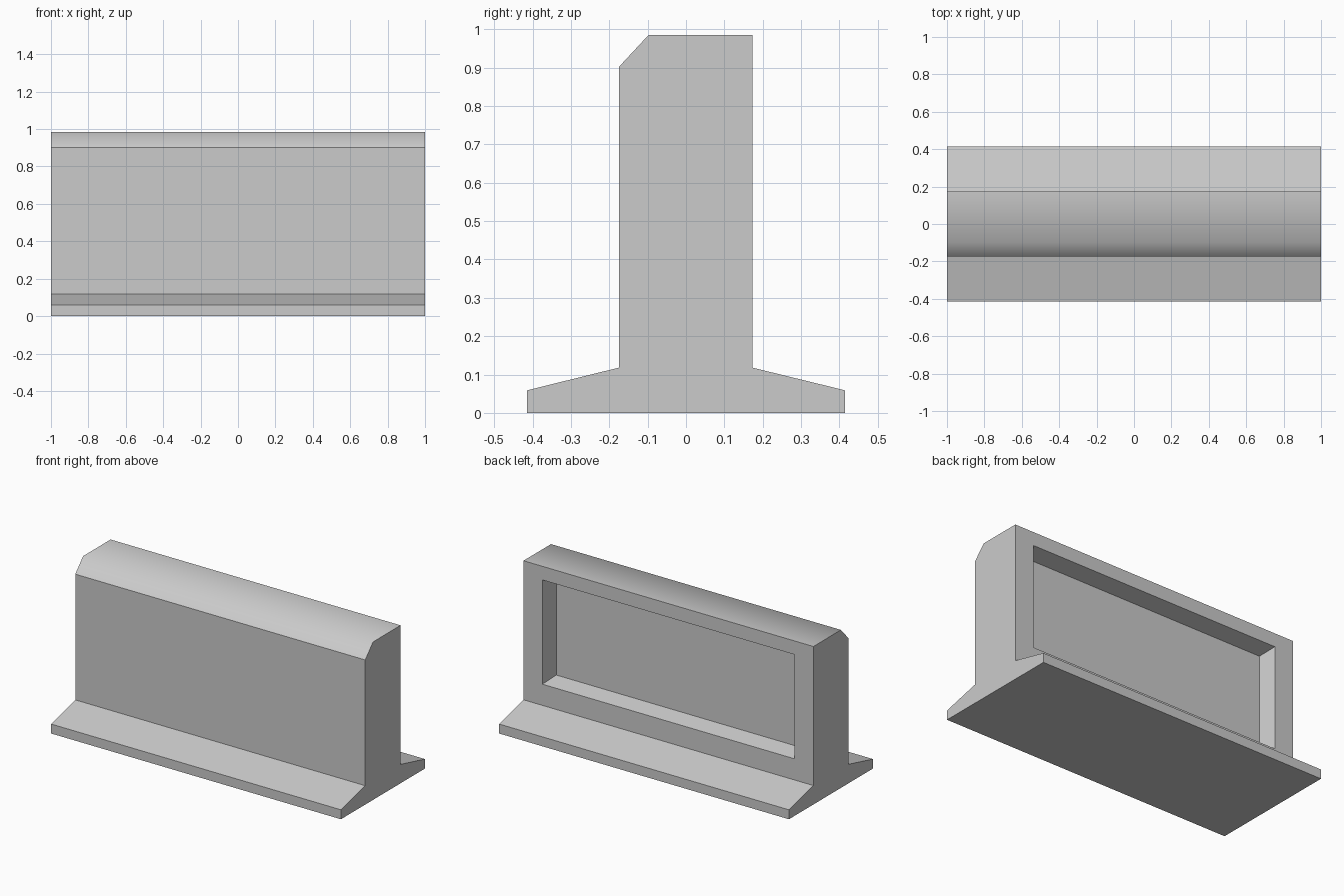
import bpy
import bmesh

default = bpy.data.objects.get("Cube")
if default:
    bpy.data.objects.remove(default, do_unlink=True)

HALF = 1.0                      # half length along x
CROWN_Y, CROWN_Z = -0.098, 0.985
DEPTH, TAPER = 0.105, 0.023     # recess depth and draft of its walls

# Concrete material
concrete = bpy.data.materials.new("concrete_grey")
concrete.use_nodes = True
grey = (0.6, 0.6, 0.6, 1.0)
concrete.diffuse_color = grey
concrete.node_tree.nodes["Principled BSDF"].inputs["Base Color"].default_value = grey

# Cross-section (y, z): splayed foot, upright stem, chamfered front crown
profile = [
    (-0.414, 0), (0.414, 0), (0.414, 0.059), (0.173, 0.118),
    (0.173, CROWN_Z), (CROWN_Y, CROWN_Z), (-0.175, 0.902),
    (-0.175, 0.118), (-0.414, 0.059),
]

bm = bmesh.new()
section = bm.faces.new([bm.verts.new((-HALF, y, z)) for y, z in profile])
swept = bmesh.ops.extrude_face_region(bm, geom=[section], use_keep_orig=True)
bmesh.ops.translate(bm, vec=(2 * HALF, 0, 0),
                    verts=[g for g in swept["geom"] if isinstance(g, bmesh.types.BMVert)])
bmesh.ops.recalc_face_normals(bm, faces=bm.faces)


def fit_panel(face, half_x, low, high):
    """Move the corners of an upright rectangle to the given limits."""
    middle = face.calc_center_median().z
    for v in face.verts:
        v.co.x = half_x if v.co.x > 0 else -half_x
        v.co.z = high if v.co.z > middle else low


# Recessed panel with drafted walls in the back of the stem
panel = max((f for f in bm.faces if f.normal.y > 0.99), key=lambda f: f.calc_area())
bmesh.ops.inset_individual(bm, faces=[panel], thickness=0.1)
fit_panel(panel, 0.87, 0.25, 0.9)
floor = bmesh.ops.extrude_discrete_faces(bm, faces=[panel])["faces"][0]
fit_panel(floor, 0.87 - TAPER, 0.25 + TAPER, 0.9 - TAPER)
bmesh.ops.translate(bm, vec=(0, -DEPTH, 0), verts=floor.verts)
bmesh.ops.recalc_face_normals(bm, faces=bm.faces)

# Only the ridge between crown and chamfer is shaded smooth
for f in bm.faces:
    f.smooth = True
for e in bm.edges:
    e.smooth = all(abs(v.co.y - CROWN_Y) < 1e-4 and abs(v.co.z - CROWN_Z) < 1e-4
                   for v in e.verts)

mesh = bpy.data.meshes.new("barrier_wall")
bm.to_mesh(mesh)
bm.free()
mesh.materials.append(concrete)
wall = bpy.data.objects.new("barrier_wall", mesh)
bpy.context.collection.objects.link(wall)
